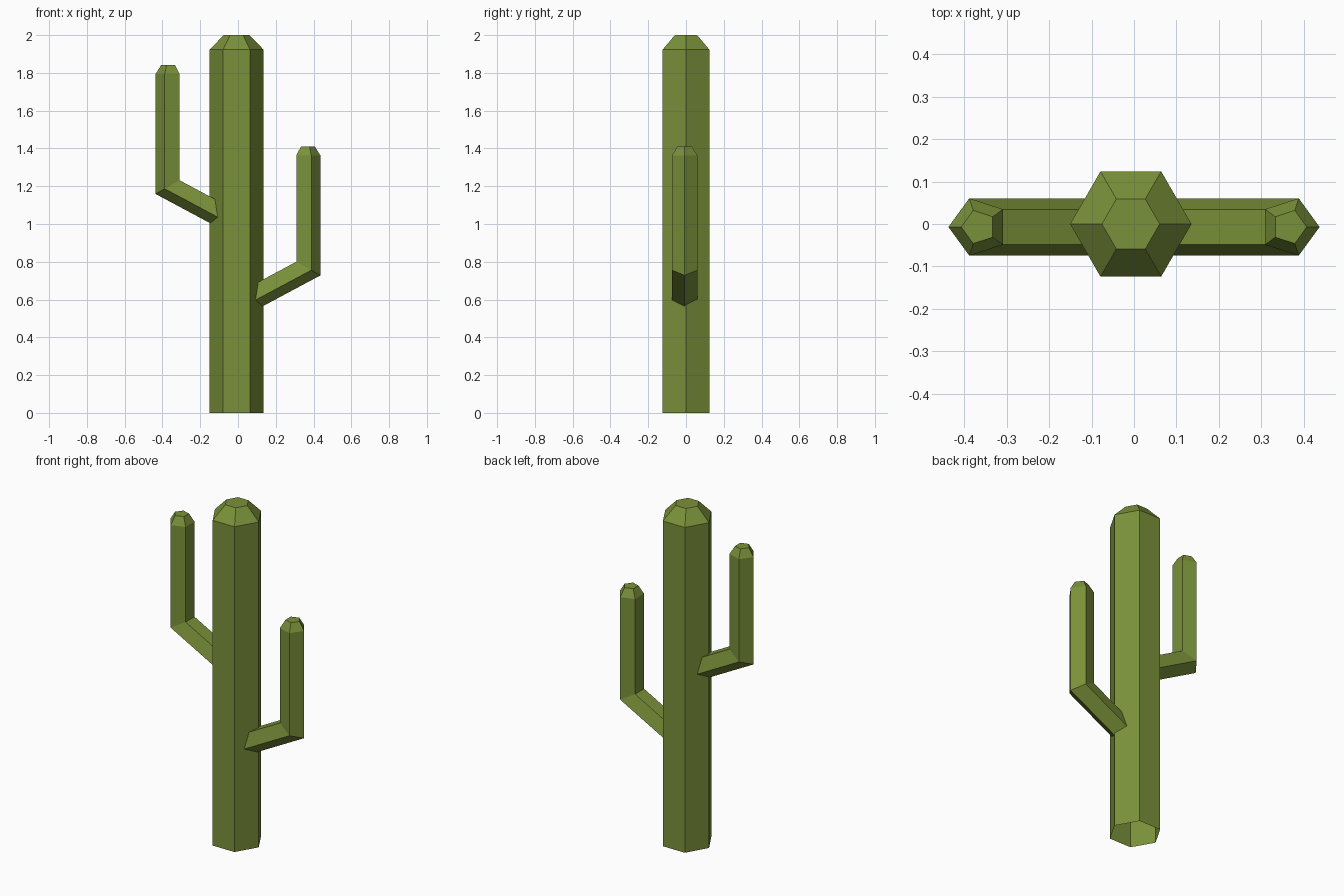
import bpy, bmesh, math

if "Cube" in bpy.data.objects:
    bpy.data.objects.remove(bpy.data.objects["Cube"])

green = bpy.data.materials.new("cactus green")
green.diffuse_color = (0.195, 0.283, 0.042, 1)
green.use_nodes = True
green.node_tree.nodes["Principled BSDF"].inputs["Base Color"].default_value = green.diffuse_color


def ring(cx, cy, r, n, flip=1):
    """Regular polygon with its first corner pointing to +x (or -x if flipped)."""
    return [(flip * (cx + r * math.cos(2 * math.pi * i / n)),
             cy + r * math.sin(2 * math.pi * i / n)) for i in range(n)]


def tube(name, rings):
    """Skin a list of rings; the bottom stays open, the top is capped."""
    bm = bmesh.new()
    loops = [[bm.verts.new(p) for p in r] for r in rings]
    n = len(loops[0])
    for a, b in zip(loops, loops[1:]):
        for i in range(n):
            j = (i + 1) % n
            bm.faces.new((a[i], a[j], b[j], b[i]))
    bm.faces.new(loops[-1])
    # close the base while working out normals, then open it again
    base = bm.faces.new(loops[0][::-1])
    bmesh.ops.recalc_face_normals(bm, faces=bm.faces[:])
    bmesh.ops.delete(bm, geom=[base], context='FACES_ONLY')
    me = bpy.data.meshes.new(name)
    bm.to_mesh(me)
    bm.free()
    me.materials.append(green)
    bpy.context.collection.objects.link(bpy.data.objects.new(name, me))


# Trunk: six sides with a tapered top
TX, TR = -0.0075, 0.143
tube("trunk", [[(x, y, z) for x, y in ring(TX, 0, r, 6)]
               for r, z in ((TR, 0), (TR, 1.923), (0.068, 2.0))])

# Arms: five-sided, sloping out of the trunk, mitred elbow, then upright
AX, AY, AR, SLOPE, REACH = 0.366, -0.007, 0.071, 0.535, 0.36
for name, flip, lift in (("right_arm", 1, 0), ("left_arm", -1, 0.431)):
    big = ring(AX, AY, AR, 5, flip)
    small = ring(AX, AY, 0.041, 5, flip)
    elbow = [(x, y, lift + 0.768 - 0.56 * (flip * x - AX)) for x, y in big]
    root = [(x - flip * REACH, y, z - SLOPE * REACH) for x, y, z in elbow]
    tube(name, [root, elbow,
                [(x, y, lift + 1.362) for x, y in big],
                [(x, y, lift + 1.41) for x, y in small]])
